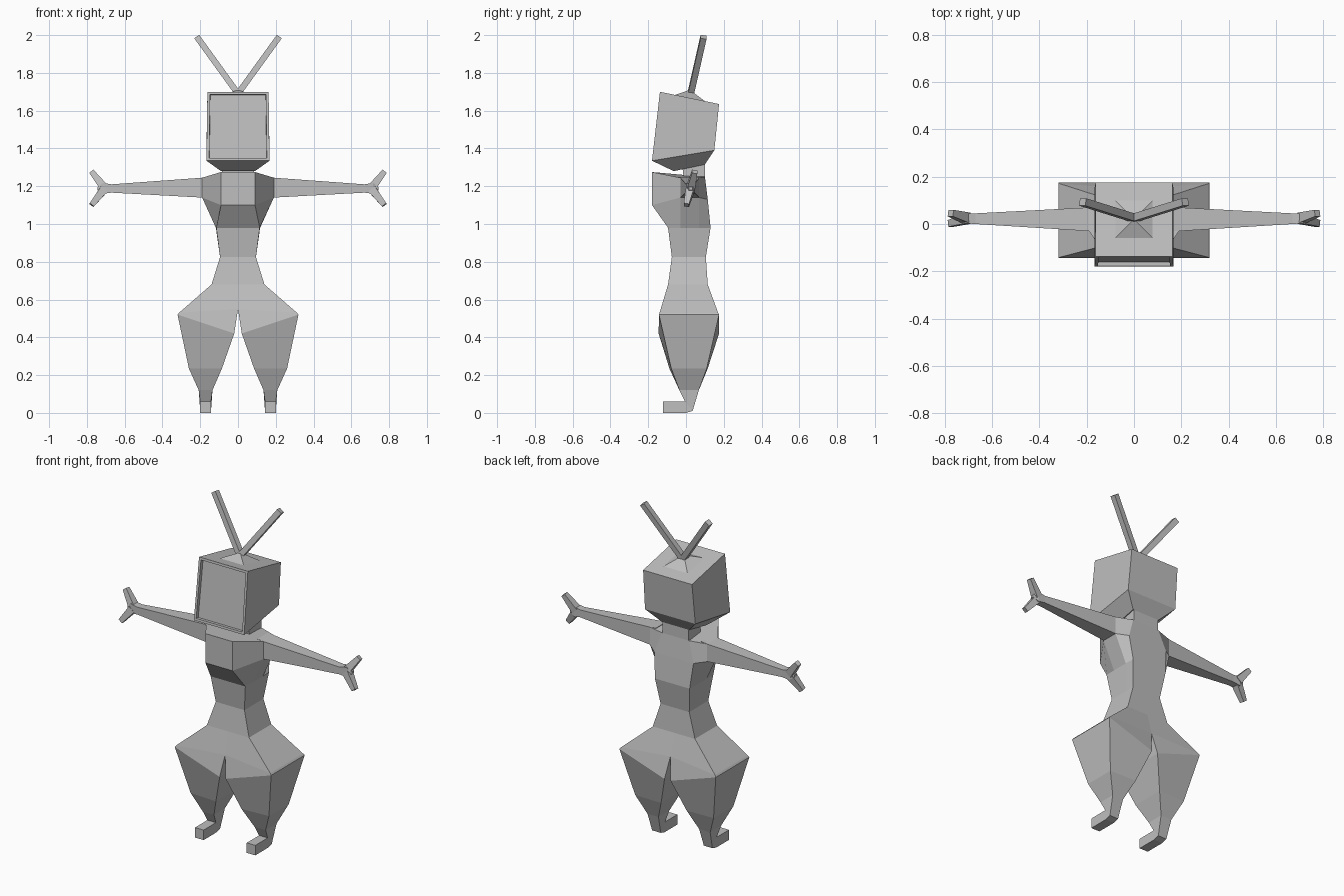
import bpy
import bmesh
from mathutils import Vector

cube = bpy.data.objects.get("Cube")
if cube:
    bpy.data.objects.remove(cube, do_unlink=True)

GREY = (0.52, 0.52, 0.52, 1)
mat = bpy.data.materials.new("plain grey")
mat.use_nodes = True
mat.diffuse_color = GREY
bsdf = mat.node_tree.nodes["Principled BSDF"]
bsdf.inputs["Base Color"].default_value = GREY
bsdf.inputs["Roughness"].default_value = 0.8


def finish(name, bm):
    bmesh.ops.recalc_face_normals(bm, faces=bm.faces)
    mesh = bpy.data.meshes.new(name)
    bm.to_mesh(mesh)
    bm.free()
    mesh.materials.append(mat)
    obj = bpy.data.objects.new(name, mesh)
    bpy.context.collection.objects.link(obj)
    return obj


def loft(rings, s=1):
    """Join matching rings of points with quads and cap both ends; s mirrors x."""
    bm = bmesh.new()
    rows = [[bm.verts.new((s * x, y, z)) for x, y, z in r] for r in rings]
    for a, b in zip(rows, rows[1:]):
        n = len(a)
        for i in range(n):
            j = (i + 1) % n
            bm.faces.new((a[i], a[j], b[j], b[i]))
    bm.faces.new(rows[0])
    bm.faces.new(rows[-1])
    bmesh.ops.recalc_face_normals(bm, faces=bm.faces)
    return bm


def beam(name, start, end, r0, r1, s=1):
    """Square bar that tapers from r0 to r1."""
    a, b = Vector(start), Vector(end)
    d = (b - a).normalized()
    u = d.cross(Vector((0, 1, 0))).normalized()
    v = d.cross(u)
    corners = ((1, 1), (1, -1), (-1, -1), (-1, 1))
    rings = [[p + u * i * r + v * j * r for i, j in corners]
             for p, r in ((a, r0), (b, r1))]
    return finish(name, loft(rings, s))


def slab(w, yf, zf, yb, zb):
    """Four corners of a level or tilted cross-section, symmetric in x."""
    return [(-w, yf, zf), (w, yf, zf), (w, yb, zb), (-w, yb, zb)]


def octagon(front, side_f, side_b, back):
    half = [front, side_f, side_b, back]
    return half + [(-x, y, z) for x, y, z in reversed(half)]


# Torso: waist, ribs and jutting chest
finish("torso", loft([
    octagon((.14, -.095, .68), (.14, -.03, .68), (.14, .06, .68), (.14, .115, .68)),
    octagon((.095, -.075, .825), (.095, -.02, .825), (.095, .05, .825), (.095, .105, .825)),
    octagon((.115, -.095, .98), (.117, -.03, .98), (.117, .07, .98), (.115, .13, .98)),
    octagon((.09, -.18, 1.10), (.19, -.03, 1.14), (.19, .07, 1.14), (.13, .115, 1.13)),
    octagon((.09, -.18, 1.275), (.19, -.03, 1.245), (.19, .07, 1.245), (.09, .10, 1.25)),
]))

# Neck
finish("neck", loft([slab(.085, -.01, 1.22, .10, 1.22),
                     slab(.085, -.02, 1.31, .10, 1.33)]))

# Head: leaning box with a tapered underside and a recessed screen
bm = loft([slab(.09, -.065, 1.28, .10, 1.315),
           slab(.167, -.18, 1.335, .15, 1.39),
           slab(.162, -.138, 1.70, .175, 1.635)])
bm.faces.ensure_lookup_table()
screen = min((f for f in bm.faces if f.calc_center_median().z > 1.45),
             key=lambda f: f.calc_center_median().y)
bmesh.ops.inset_region(bm, faces=[screen], thickness=.02)
inward = screen.normal * -.018
bmesh.ops.inset_region(bm, faces=[screen], thickness=.002)
bmesh.ops.translate(bm, verts=screen.verts, vec=inward)
finish("head", bm)

# Low pyramid under the antennas
bm = bmesh.new()
base = [bm.verts.new(p) for p in slab(.08, -.06, 1.683, .10, 1.65)]
tip = bm.verts.new((0, .02, 1.71))
bm.faces.new(base)
for i in range(4):
    bm.faces.new((base[i], base[(i + 1) % 4], tip))
finish("antenna_base", bm)


def leg_ring(xi, xo, inner_y, outer_y, zi, zo):
    """Inner and outer edges of a thigh section, front to back."""
    return [(xi, inner_y[0], zi), (xo, outer_y[0], zo),
            (xo, outer_y[1], zo), (xi, inner_y[1], zi)]


def foot_ring(top, bottom):
    (yt, zt), (yb, zb) = top, bottom
    return [(.143, yt, zt), (.2, yt, zt), (.2, yb, zb), (.143, yb, zb)]


# Limbs and antennas, once per side
for side, s in (("left", 1), ("right", -1)):
    # Hip, flared thigh, shin and foot in one run
    finish(side + "_leg", loft([
        leg_ring(0, .14, (-.095, .115), (-.095, .115), .68, .68),
        leg_ring(0, .312, (-.122, .148), (-.14, .17), .55, .53),
        leg_ring(.02, .32, (-.145, .175), (-.143, .175), .42, .52),
        leg_ring(.085, .26, (-.088, .115), (-.078, .11), .235, .235),
        leg_ring(.135, .208, (-.035, .068), (-.035, .068), .12, .12),
        foot_ring((-.005, .06), (.035, .01)),
        foot_ring((-.02, .06), (0, 0)),
        foot_ring((-.122, .06), (-.122, 0)),
    ], s))

    # Arm tapering to a small palm
    arm = [(.15, -.03, .07, 1.14, 1.25), (.19, -.03, .07, 1.14, 1.245),
           (.67, 0, .045, 1.166, 1.21), (.715, .003, .045, 1.16, 1.218),
           (.745, .015, .035, 1.18, 1.195)]
    finish(side + "_arm", loft([[(x, y0, z0), (x, y1, z0), (x, y1, z1), (x, y0, z1)]
                                for x, y0, y1, z0, z1 in arm], s))

    # Two splayed fingers
    beam(side + "_upper_finger", (.71, .026, 1.195), (.775, .046, 1.277), .022, .014, s)
    beam(side + "_lower_finger", (.71, .022, 1.183), (.775, .002, 1.1), .022, .014, s)

    # Antenna
    beam(side + "_antenna", (0, .025, 1.69), (.217, .093, 1.99), .016, .016, s)
